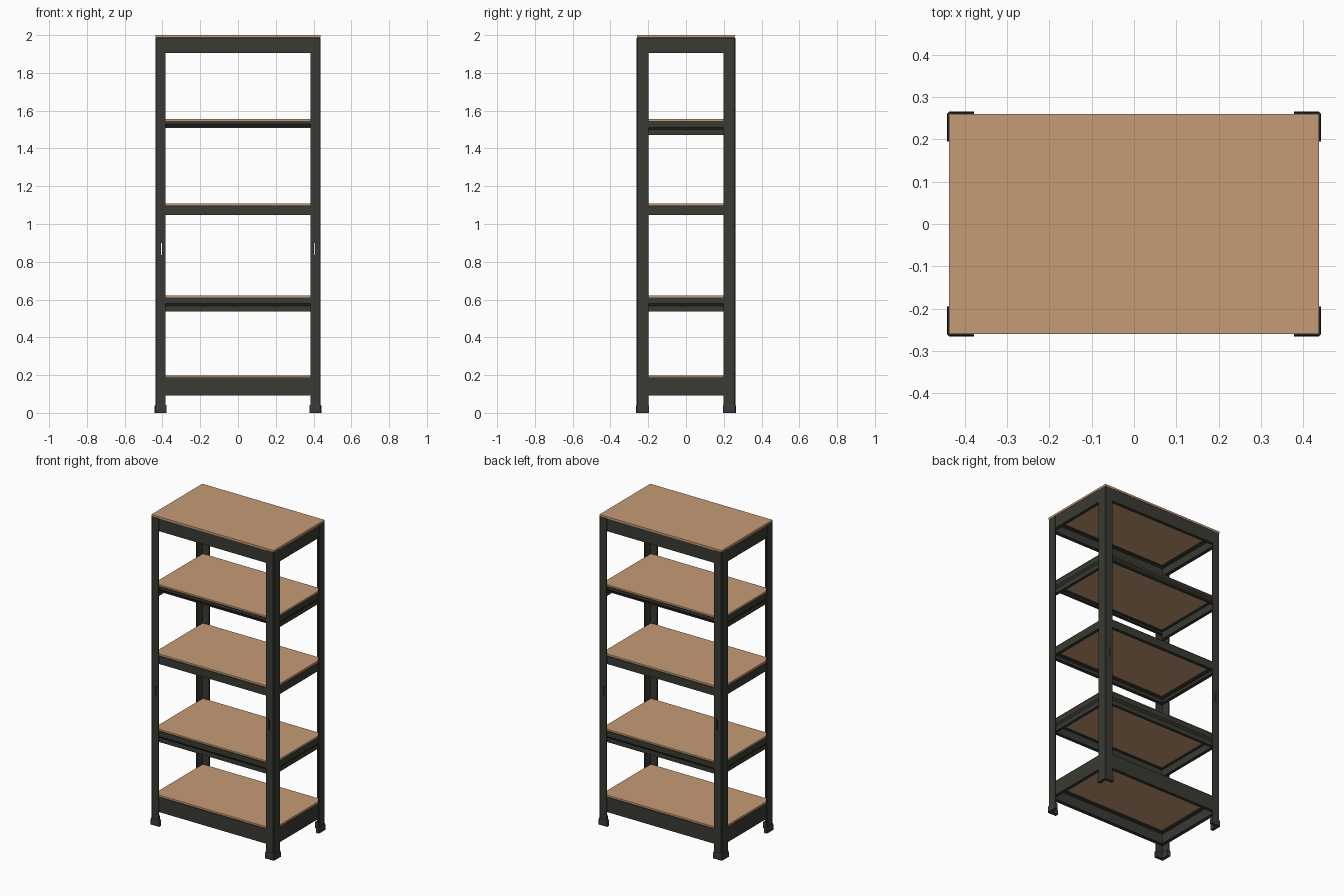
import bpy, bmesh, math

if "Cube" in bpy.data.objects:
    bpy.data.objects.remove(bpy.data.objects["Cube"])

def material(name, col):
    m = bpy.data.materials.new(name)
    m.diffuse_color = (*col, 1)
    m.use_nodes = True
    m.node_tree.nodes["Principled BSDF"].inputs["Base Color"].default_value = m.diffuse_color
    return m

WOOD = material("tan board", (0.56, 0.325, 0.18))
STEEL = material("dark grey steel", (0.042, 0.043, 0.034))
PX, PY = 0.438, 0.261          # outer corner of the posts

def finish(name, bm, mat, bevel=0):
    bmesh.ops.recalc_face_normals(bm, faces=bm.faces[:])
    me = bpy.data.meshes.new(name)
    bm.to_mesh(me)
    bm.free()
    ob = bpy.data.objects.new(name, me)
    bpy.context.collection.objects.link(ob)
    me.materials.append(mat)
    if bevel:
        b = ob.modifiers.new("bevel", "BEVEL")
        b.width, b.segments, b.limit_method = bevel, 2, 'ANGLE'
    return ob

def loft(bm, rings):
    """Skin equal-length rings of points and cap both ends."""
    vs = [[bm.verts.new(p) for p in r] for r in rings]
    n = len(vs[0])
    for a, b in zip(vs, vs[1:]):
        for i in range(n):
            j = (i + 1) % n
            bm.faces.new((a[i], a[j], b[j], b[i]))
    bm.faces.new(vs[0])
    bm.faces.new(vs[-1])

def box(bm, x0, x1, y0, y1, z0, z1):
    loft(bm, [[(x0, y0, z), (x1, y0, z), (x1, y1, z), (x0, y1, z)] for z in (z0, z1)])

def angle_ring(sx, sy, ox, oy, wx, wy, t, z):
    """L-shaped section with a chamfered outer corner."""
    c = 0.005
    pts = [(ox - c, oy), (ox - wx, oy), (ox - wx, oy - t), (ox - t, oy - t),
           (ox - t, oy - wy), (ox, oy - wy), (ox, oy - c)]
    return [(sx * x, sy * y, z) for x, y in pts]

# corner posts with a narrow slot, and their rubber-style feet
for sx, sx_name in ((-1, "left"), (1, "right")):
    for sy, sy_name in ((-1, "front"), (1, "back")):
        bm = bmesh.new()
        loft(bm, [angle_ring(sx, sy, PX, PY, 0.054, 0.062, 0.006, z) for z in (0.01, 1.986)])
        post = finish(f"{sy_name}_{sx_name}_post", bm, STEEL)
        bm = bmesh.new()
        box(bm, sx * 0.405 - 0.003, sx * 0.405 + 0.003, sy * 0.25, sy * 0.27, 0.835, 0.9)
        cutter = finish("slot_cutter", bm, STEEL)
        cutter.hide_render = True
        cutter.hide_set(True)
        mod = post.modifiers.new("slot", "BOOLEAN")
        mod.operation, mod.object, mod.solver = 'DIFFERENCE', cutter, 'EXACT'

        bm = bmesh.new()
        loft(bm, [angle_ring(sx, sy, PX + g, PY + g, 0.056 + 2 * g, 0.062 + 2 * g, 0.012 + 2 * g, z)
                  for z, g in ((0, 0.004), (0.03, 0.004), (0.042, 0.002))])
        finish(f"{sy_name}_{sx_name}_foot", bm, STEEL)

def beam_profile(top, bottom, stepped):
    """(inset, height) outline: outer wall, ledge under the board, bottom lip."""
    t, ledge = 0.005, top - 0.012
    if stepped:
        k = top - 0.45 * (top - bottom)
        return [(0.006, top), (0.006, k), (0.016, k - 0.012), (0.016, bottom),
                (0.034, bottom), (0.034, bottom + t), (0.022, bottom + t),
                (0.022, ledge - t), (0.036, ledge - t), (0.036, ledge), (0.011, ledge), (0.011, top)]
    return [(0.003, top), (0.003, bottom), (0.024, bottom), (0.024, bottom + t),
            (0.009, bottom + t), (0.009, ledge - t), (0.034, ledge - t), (0.034, ledge),
            (0.009, ledge), (0.009, top)]

def beam(name, along_x, side, prof):
    bm = bmesh.new()
    rings = []
    for e in (-1, 1):
        if along_x:
            rings.append([(e * (PX - i), side * (PY - i), z) for i, z in prof])
        else:
            rings.append([(side * (PX - i), e * (PY - i), z) for i, z in prof])
    loft(bm, rings)
    finish(name, bm, STEEL)

# shelves: board top, beam top, front/back beam bottom, side beam bottom, stepped
LEVELS = [(0.197, 0.187, 0.092, 0.092, False),
          (0.622, 0.612, 0.537, 0.537, True),
          (1.108, 1.098, 1.048, 1.048, False),
          (1.556, 1.546, 1.508, 1.47, True),
          (2.0, 1.986, 1.905, 1.905, False)]
for n, (board, top, low_x, low_y, stepped) in enumerate(LEVELS, 1):
    for s, nx, ny in ((-1, "front", "left"), (1, "back", "right")):
        beam(f"shelf_{n}_{nx}_beam", True, s, beam_profile(top, low_x, stepped))
        beam(f"shelf_{n}_{ny}_beam", False, s, beam_profile(top, low_y, stepped))
    inset = 0.001 if n == 5 else 0.012
    z0 = top if n == 5 else top - 0.012
    bm = bmesh.new()
    box(bm, inset - PX, PX - inset, inset - PY, PY - inset, z0, board)
    finish(f"shelf_{n}_board", bm, WOOD, 0.002)
